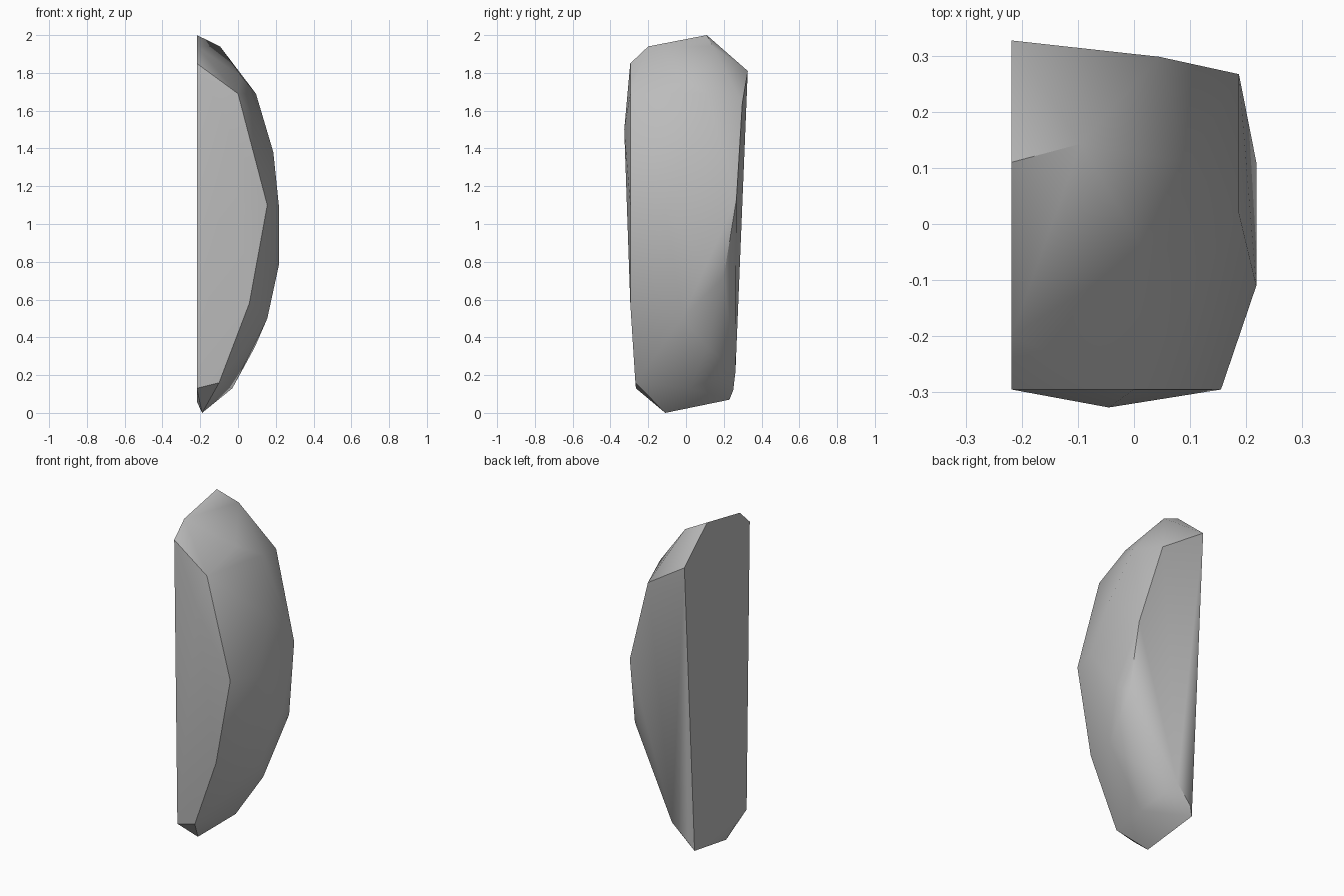
import bpy
import bmesh
import math

# Remove the default cube
cube = bpy.data.objects.get("Cube")
if cube:
    bpy.data.objects.remove(cube, do_unlink=True)


def make_material(name, color):
    material = bpy.data.materials.new(name)
    material.use_nodes = True
    material.diffuse_color = color
    shader = next(n for n in material.node_tree.nodes if n.type == 'BSDF_PRINCIPLED')
    shader.inputs["Base Color"].default_value = color
    return material


stone_grey = make_material("stone grey", (0.5, 0.5, 0.5, 1))

CUT_X = -0.218  # plane of the flat cleaved side

# Outline of the flat cleaved side as (y, z)
cleaved_outline = [(.11, 2), (-.2, 1.94), (-.295, 1.85), (-.265, .13),
                   (-.11, .06), (.23, .07), (.327, 1.81)]

# Rim of the front face, top to bottom
front_rim = [(0, -.295, 1.69), (-.045, -.327, 1.5), (.155, -.295, 1.1),
             (.06, -.295, .58), (-.1, -.268, .16)]

# Rim of the back face, top to bottom
back_rim = [(.045, .298, 1.64), (.187, .267, 1.13), (.2, .2, .72),
            (.09, .11, .35), (-.03, .02, .13), (-.09, .262, .22),
            (-.19, .25, .12)]

# Bulging outer ridge, crown to foot
outer_ridge = [(-.095, .143, 1.94), (.02, -.05, 1.78), (.095, .11, 1.69),
               (.187, .02, 1.38), (.218, -.11, 1.08), (.218, .11, .79),
               (.155, -.02, .5), (-.19, -.11, 0)]

# Wrap all the outlines in one faceted skin
corners = [(CUT_X, y, z) for y, z in cleaved_outline]
corners += front_rim + back_rim + outer_ridge

bm = bmesh.new()
for corner in corners:
    bm.verts.new(corner)
bmesh.ops.convex_hull(bm, input=list(bm.verts))
loose = [v for v in bm.verts if not v.link_faces]
bmesh.ops.delete(bm, geom=loose, context='VERTS')
bmesh.ops.dissolve_limit(bm, angle_limit=math.radians(1),
                         verts=list(bm.verts), edges=list(bm.edges))
bmesh.ops.recalc_face_normals(bm, faces=list(bm.faces))

mesh = bpy.data.meshes.new("split_boulder")
bm.to_mesh(mesh)
bm.free()
mesh.materials.append(stone_grey)

boulder = bpy.data.objects.new("split_boulder", mesh)
bpy.context.collection.objects.link(boulder)

# Soft facets with crisp edges along the cleaved side and rims
bpy.ops.object.select_all(action='DESELECT')
boulder.select_set(True)
bpy.context.view_layer.objects.active = boulder
bpy.ops.object.shade_smooth_by_angle(angle=math.radians(35))
